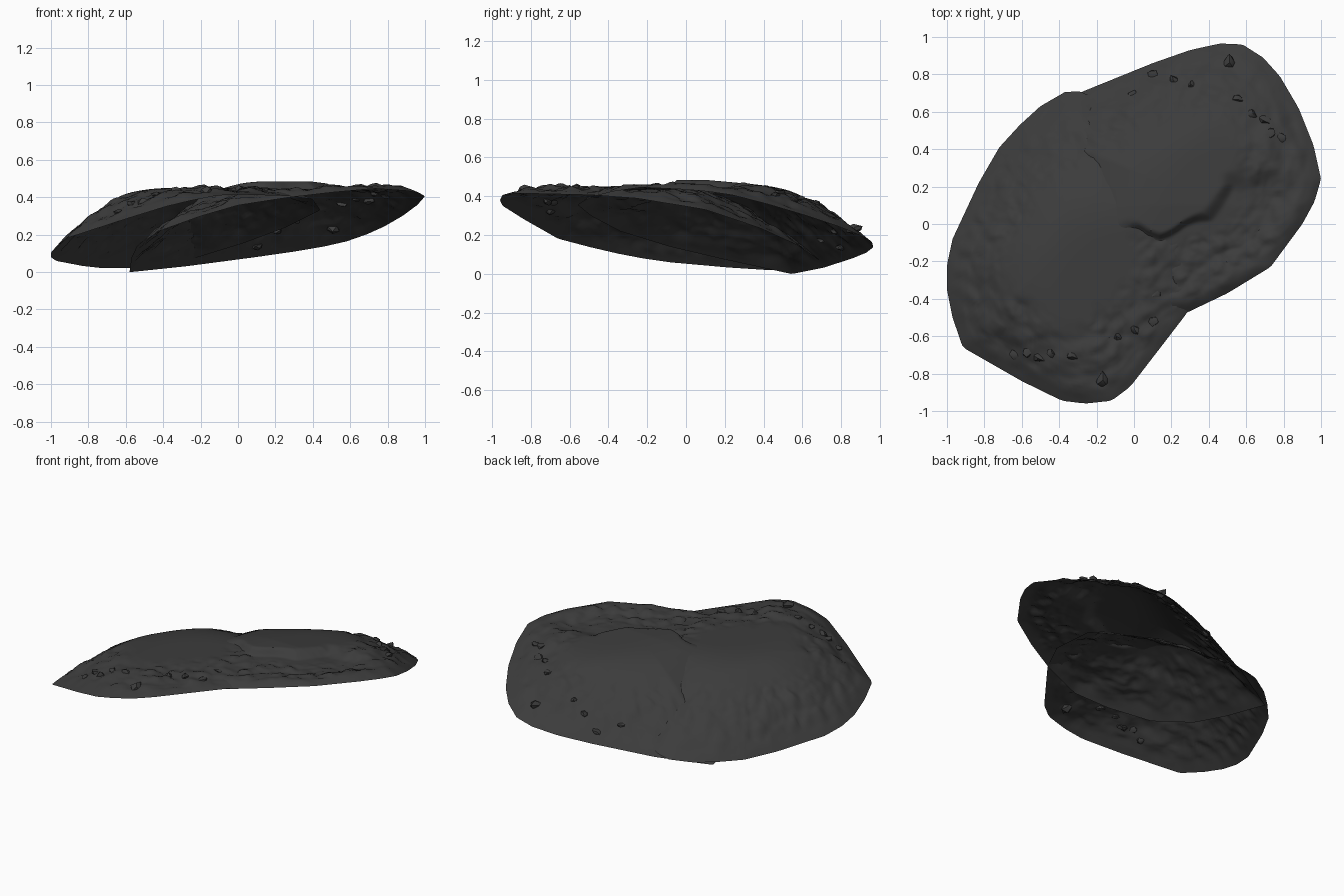
import bpy, bmesh, math, random
from mathutils import Vector, Matrix, noise

if "Cube" in bpy.data.objects:
    bpy.data.objects.remove(bpy.data.objects["Cube"])

# rim outlines seen from the top, counter-clockwise
RIGHT_RIM = [(.27, -.48), (.5, -.37), (.73, -.23), (.9, 0), (.965, .12), (1, .24), (.96, .42), (.88, .62),
             (.78, .79), (.69, .89), (.58, .96), (.46, .965), (.3, .93), (.1, .86), (-.27, .71), (-.42, .63),
             (-.58, .545), (-.57, .19), (-.54, -.08), (-.42, -.34), (-.2, -.49), (0, -.56)]
LEFT_RIM = [(.4, -.25), (.44, .1), (.25, .38), (.03, .56), (-.29, .71), (-.37, .705), (-.5, .63),
            (-.61, .53), (-.72, .41), (-.83, .22), (-.97, -.08), (-1, -.22), (-1, -.35), (-.97, -.5),
            (-.915, -.66), (-.6, -.84), (-.385, -.945), (-.26, -.96), (-.12, -.945), (-.02, -.87),
            (.165, -.63), (.28, -.48)]

# loose stones: (direction, radius, size) around the right slab's middle
STONES = [(66, .74, .042), (100, .62, .035), (113, .55, .03), (37, .61, .035), (43, .58, .028),
          (54, .59, .03), (30, .60, .03), (90, .58, .028), (80, .56, .03), (25, .64, .028)]

SEG, RINGS = 180, 56


def rim_radius(rim, cx, cy, a):
    """Distance from the middle to the rim along direction a."""
    d = Vector((math.cos(a), math.sin(a)))
    c = Vector((cx, cy))
    for i in range(len(rim)):
        p, q = Vector(rim[i - 1]) - c, Vector(rim[i]) - c
        e = q - p
        if p.cross(d) >= -1e-9 and d.cross(q) >= -1e-9 and p.dot(d) + q.dot(d) > 0:
            return p.cross(e) / d.cross(e)
    return .7


def smooth(a, b, x):
    x = min(1, max(0, (x - a) / (b - a)))
    return x * x * (3 - 2 * x)


def soft_min(a, b, k=.05):
    h = max(k - abs(a - b), 0) / k
    return min(a, b) - h * h * k / 4


def slab(name, rim, centre, turn, base, slope_y, cap, fall, ledge):
    cx, cy = centre
    rot = math.radians(turn)
    radii = [rim_radius(rim, cx, cy, 2 * math.pi * k / SEG) for k in range(SEG)]

    def height(a, t, r):
        """Sloping rim plane, rounded flank, nearly level worn top."""
        x, y = cx + r * math.cos(a), cy + r * math.sin(a)
        lx, ly = r * math.cos(a - rot), r * math.sin(a - rot)
        plane = base + .217 * x + slope_y * y
        w = t + .12 * noise.noise(Vector((lx * 5, ly * 5, 3)))
        level = cap - fall * max(0, y - .1)
        z = soft_min(plane + .27 * (1 - t ** 2.2), max(level, plane + .05 * (1 - t)))
        side = smooth(.1, .5, math.cos(a - math.radians(-65)))
        z -= ledge * side * smooth(.3, .4, w) * (1 - smooth(.65, .95, t))
        rough = smooth(.42, .65, w) * (1 - smooth(.85, 1, t))
        n = noise.fractal(Vector((lx * 7, ly * 7, 1)), .8, 2.1, 4)
        c = noise.voronoi(Vector((lx * 11, ly * 11, 5)))[0]
        z += rough * (.018 * n + .02 * (c[1] - c[0]) - .008)
        return x, y, max(plane, z)

    # polar grid, open underneath
    bm = bmesh.new()
    top = bm.verts.new(height(0, 0, 0))
    prev = None
    for i in range(1, RINGS + 1):
        t = i / RINGS
        ring = [bm.verts.new(height(2 * math.pi * k / SEG, t, radii[k] * t)) for k in range(SEG)]
        for k in range(SEG):
            j = (k + 1) % SEG
            if prev:
                bm.faces.new((prev[k], ring[k], ring[j], prev[j]))
            else:
                bm.faces.new((top, ring[k], ring[j]))
        prev = ring

    # angular stones sunk in the surface
    rng = random.Random(4)
    for deg, r, size in STONES:
        a = math.radians(deg) + rot
        t = r / rim_radius(rim, cx, cy, a)
        m = (Matrix.Translation(height(a, min(t, .95), r)) @ Matrix.Rotation(rng.uniform(0, 6), 4, 'Z')
             @ Matrix.Diagonal((size, size * .8, size * .5, 1)))
        made = bmesh.ops.create_icosphere(bm, subdivisions=1, radius=1, matrix=m)
        for v in made['verts']:
            v.co += Vector([rng.uniform(-.2, .2) * size for _ in range(3)])

    me = bpy.data.meshes.new(name)
    bm.to_mesh(me)
    bm.free()
    ob = bpy.data.objects.new(name, me)
    bpy.context.collection.objects.link(ob)
    me.materials.append(stone)
    bpy.ops.object.select_all(action='DESELECT')
    ob.select_set(True)
    bpy.context.view_layer.objects.active = ob
    bpy.ops.object.shade_smooth_by_angle(angle=math.radians(40))
    return ob


stone = bpy.data.materials.new("dark_stone")
stone.diffuse_color = (.045, .045, .045, 1)
stone.use_nodes = True
stone.node_tree.nodes["Principled BSDF"].inputs["Base Color"].default_value = stone.diffuse_color

# two overlapping slabs of the same stone
slabs = [slab("right_rock_slab", RIGHT_RIM, (.21, .19), 0, .25, -.21, .495, .09, .045),
         slab("left_rock_slab", LEFT_RIM, (-.37, -.12), -140, .265, -.19, .46, 0, 0)]

# rest on the ground
low = min(v.co.z for o in slabs for v in o.data.vertices)
for o in slabs:
    o.data.transform(Matrix.Translation((0, 0, -low)))
